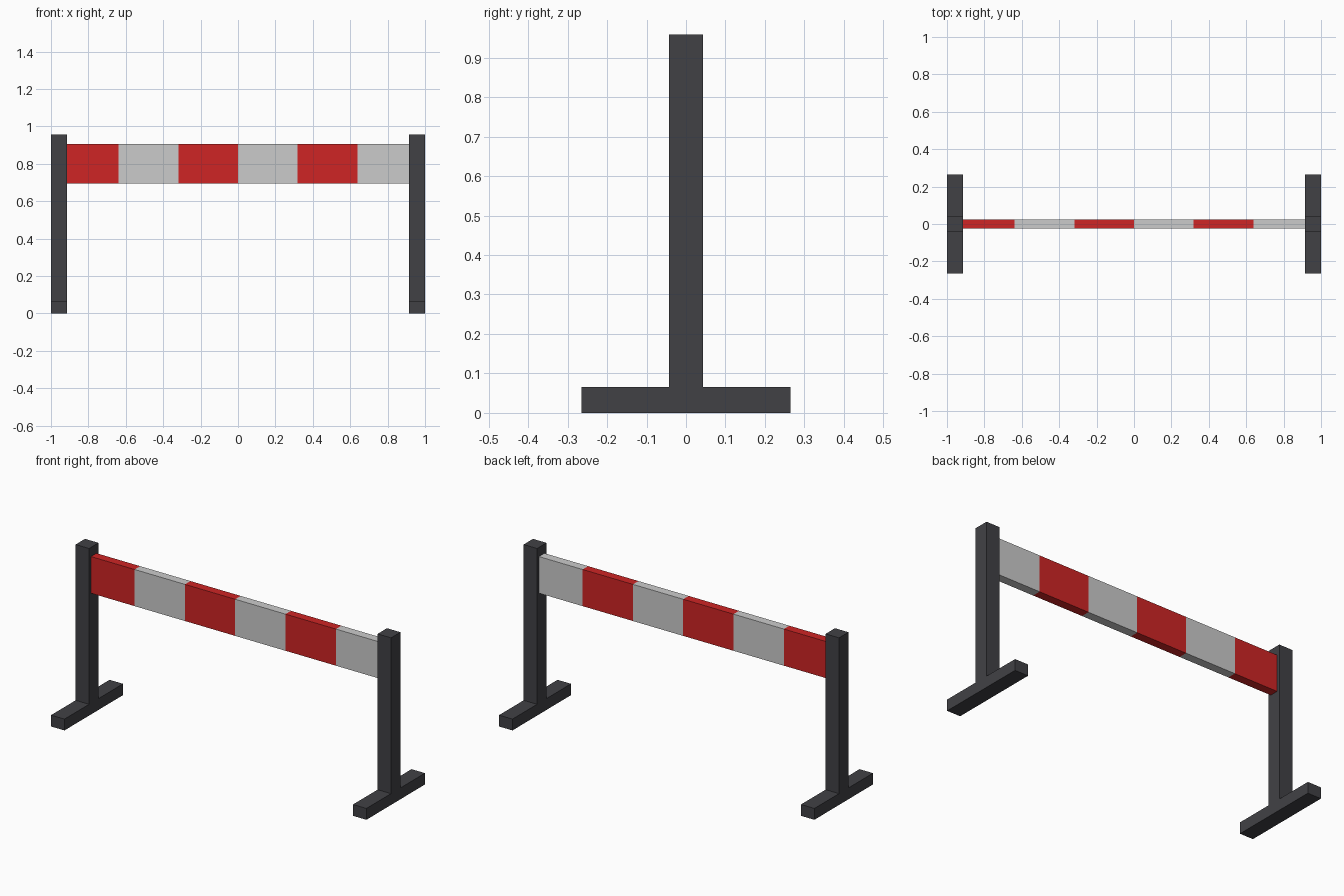
import bpy

if "Cube" in bpy.data.objects:
    bpy.data.objects.remove(bpy.data.objects["Cube"])


def material(name, color):
    mat = bpy.data.materials.new(name)
    mat.diffuse_color = (*color, 1.0)
    mat.use_nodes = True
    mat.node_tree.nodes["Principled BSDF"].inputs["Base Color"].default_value = mat.diffuse_color
    return mat


def box(name, lo, hi, mat=None):
    """Axis-aligned box between two corners."""
    centre = [(a + b) / 2 for a, b in zip(lo, hi)]
    bpy.ops.mesh.primitive_cube_add(size=1, location=centre)
    ob = bpy.context.object
    ob.name = name
    ob.scale = [b - a for a, b in zip(lo, hi)]
    bpy.ops.object.transform_apply(location=False, rotation=False, scale=True)
    if mat:
        ob.data.materials.append(mat)
    return ob


dark = material("dark_frame", (0.053, 0.053, 0.06))
red = material("red_stripe", (0.62, 0.018, 0.018))

POST_W = 0.085
POST_X = 1 - POST_W / 2
FOOT_H = 0.065

# Upright posts on crosswise feet
for side, x in (("left", -POST_X), ("right", POST_X)):
    x0, x1 = x - POST_W / 2, x + POST_W / 2
    box(f"{side}_foot", (x0, -0.265, 0), (x1, 0.265, FOOT_H), dark)
    box(f"{side}_post", (x0, -POST_W / 2, FOOT_H), (x1, POST_W / 2, 0.958), dark)

# Striped barrier board, running between the post centres
STRIPES = 6
step = 2 * POST_X / STRIPES
for i in range(STRIPES):
    x0 = -POST_X + i * step
    box(f"board_stripe_{i + 1}", (x0, -0.025, 0.695), (x0 + step, 0.025, 0.905),
        red if i % 2 == 0 else None)
